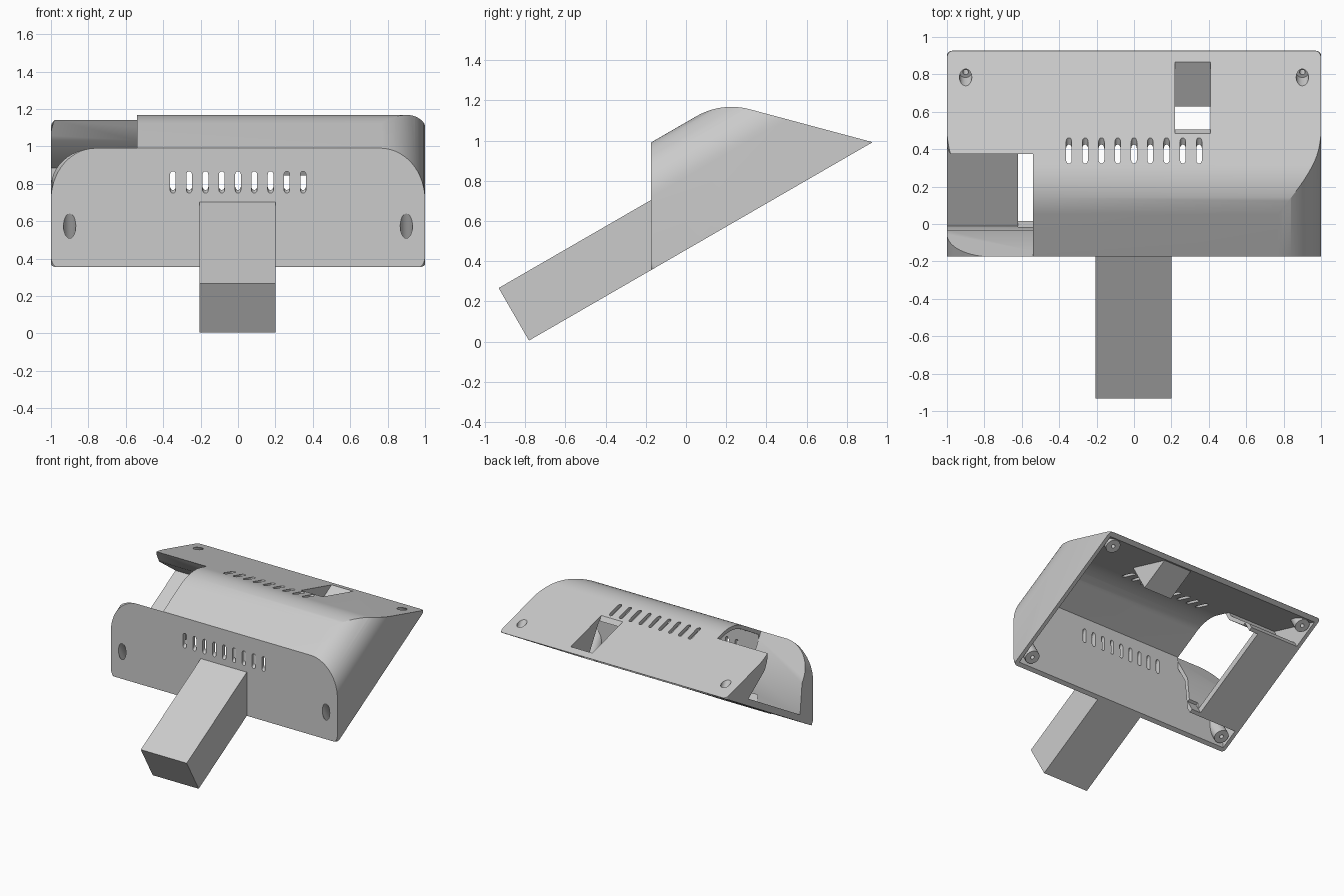
import bpy, bmesh, math
from mathutils import Matrix, Vector

cube = bpy.data.objects.get("Cube")
if cube:
    bpy.data.objects.remove(cube, do_unlink=True)

# One plain grey plastic
grey = bpy.data.materials.new("grey_plastic")
grey.use_nodes = True
colour = (0.6, 0.6, 0.6, 1)
grey.diffuse_color = colour
grey.node_tree.nodes["Principled BSDF"].inputs["Base Color"].default_value = colour

# Parts are made flat: x across, u along the base, v off the base; then tilted
TILT = Matrix.Translation((0, -0.175, 0.355)) @ Matrix.Rotation(math.radians(30), 4, 'X')


def fillet(corners, steps=14):
    """Round the corners (a, b, radius) of a convex outline."""
    out = []
    for i, (a, b, r) in enumerate(corners):
        p = Vector((a, b))
        if r == 0:
            out.append(p)
            continue
        d1 = (Vector(corners[i - 1][:2]) - p).normalized()
        d2 = (Vector(corners[(i + 1) % len(corners)][:2]) - p).normalized()
        half = d1.angle(d2) / 2
        centre = p + (d1 + d2).normalized() * r / math.sin(half)
        s = p + d1 * r / math.tan(half) - centre
        e = p + d2 * r / math.tan(half) - centre
        sweep = math.pi - 2 * half
        for k in range(steps + 1):
            t = k / steps
            out.append(centre + (s * math.sin((1 - t) * sweep) + e * math.sin(t * sweep)) / math.sin(sweep))
    return out


def prism(name, outline, axis, lo, hi):
    """Extrude a 2D outline along x, u or v."""
    place = {'x': lambda p, h: (h, p[0], p[1]),
             'u': lambda p, h: (p[0], h, p[1]),
             'v': lambda p, h: (p[0], p[1], h)}[axis]
    bm = bmesh.new()
    bottom = [bm.verts.new(place(p, lo)) for p in outline]
    top = [bm.verts.new(place(p, hi)) for p in outline]
    bm.faces.new(bottom)
    bm.faces.new(top)
    n = len(outline)
    for i in range(n):
        j = (i + 1) % n
        bm.faces.new((bottom[i], bottom[j], top[j], top[i]))
    bmesh.ops.recalc_face_normals(bm, faces=bm.faces)
    mesh = bpy.data.meshes.new(name)
    bm.to_mesh(mesh)
    bm.free()
    ob = bpy.data.objects.new(name, mesh)
    bpy.context.collection.objects.link(ob)
    ob.data.materials.append(grey)
    return ob


def rect(a0, a1, b0, b1):
    return [(a0, b0), (a1, b0), (a1, b1), (a0, b1)]


def circle(a, b, r, n=24):
    return [(a + r * math.cos(math.tau * i / n), b + r * math.sin(math.tau * i / n)) for i in range(n)]


def combine(ob, tool, operation='DIFFERENCE'):
    """Apply a boolean and discard the tool."""
    mod = ob.modifiers.new("cut", 'BOOLEAN')
    mod.operation, mod.object, mod.solver = operation, tool, 'EXACT'
    bpy.context.view_layer.objects.active = ob
    bpy.ops.object.modifier_apply(modifier=mod.name)
    bpy.data.objects.remove(tool, do_unlink=True)


def hull(name, wall, drop):
    """Rounded wedge; wall insets it, drop lowers its open base."""
    top = 0.55 - wall
    front = lambda v: v * math.tan(math.radians(30)) + wall / math.cos(math.radians(30))
    back = lambda v: 1.274 - wall * math.sqrt(2) - v
    side = [(front(-drop), -drop, 0), (back(-drop), -drop, 0),
            (back(top), top, 0.35 - wall), (front(top), top, 0)]
    ob = prism(name, fillet(side), 'x', -1.2, 1.2)
    w, r = 1 - wall, 0.24 - wall
    across = [(-w, -0.3, 0), (w, -0.3, 0), (w, top + 0.0005, r), (-w, top + 0.0005, r)]
    combine(ob, prism("across", fillet(across), 'u', -0.4, 1.6), 'INTERSECT')
    return ob


# Housing outside, with small rounded corners on its base
housing = hull("housing", 0, 0)
base = [(-1, 0.001, 0.03), (1, 0.001, 0.03), (1, 1.272, 0.03), (-1, 1.272, 0.03)]
combine(housing, prism("base", fillet(base, 6), 'v', -0.2, 0.8), 'INTERSECT')

# Cavity, leaving material for the pocket walls and screw posts
cavity = hull("cavity", 0.03, 0.05)
bay_walls = [(0.2875, 0.7), (0.2875, 0.28), (0.19, 0.05), (0.19, -0.1), (1.0, -0.1),
             (1.0, 0.05), (0.898, 0.29), (0.898, 0.7)]
combine(cavity, prism("bay_walls", bay_walls, 'x', -1.1, -0.54))
combine(cavity, prism("port_walls", [(0.955, 0.015), (1.4, 0.015), (1.4, 0.7), (0.955, 0.7)], 'x', 0.19, 0.44))
posts = [(x, u) for x in (-0.9, 0.9) for u in (0.11, 1.168)]
for x, u in posts:
    combine(cavity, prism("post", circle(x, u, 0.055), 'v', -0.1, 0.7))
combine(housing, cavity)

# Side bay, flared at the bottom, with a gap in its floor
bay = [(0.3175, 0.8), (0.3175, 0.27), (0.22, 0.05), (0.97, 0.05), (0.868, 0.28), (0.868, 0.8)]
combine(housing, prism("bay", bay, 'x', -1.1, -0.54))
combine(housing, prism("bay_gap", rect(0.22, 0.97, -0.1, 0.1), 'x', -0.62, -0.53))

# Rear port, open towards the cavity
combine(housing, prism("port", rect(0.948, 1.4, 0.045, 0.7), 'x', 0.22, 0.41))

# Screw holes with wide recesses
for x, u in posts:
    combine(housing, prism("recess", circle(x, u, 0.033), 'v', 0.05, 0.8))
    combine(housing, prism("screw_hole", circle(x, u, 0.015, 16), 'v', -0.1, 0.1))

# Vent slots running right through front and back
for i in range(-4, 5):
    x = 0.087 * i
    slot = [(x + a, b, 0.0149) for a, b in rect(-0.015, 0.015, 0.342, 0.443)]
    combine(housing, prism("vent", fillet(slot, 6), 'u', -0.1, 1.4))

# Handle in line with the base
grip = [(-0.7, 0), (-0.7, 0.302), (0.184, 0.302), (0.01, 0)]
handle = prism("handle", grip, 'x', -0.206, 0.2)

# Tilt and shade
bpy.ops.object.select_all(action='DESELECT')
for ob in (housing, handle):
    ob.data.transform(TILT)
    ob.select_set(True)
bpy.context.view_layer.objects.active = housing
bpy.ops.object.shade_smooth_by_angle(angle=math.radians(25))
